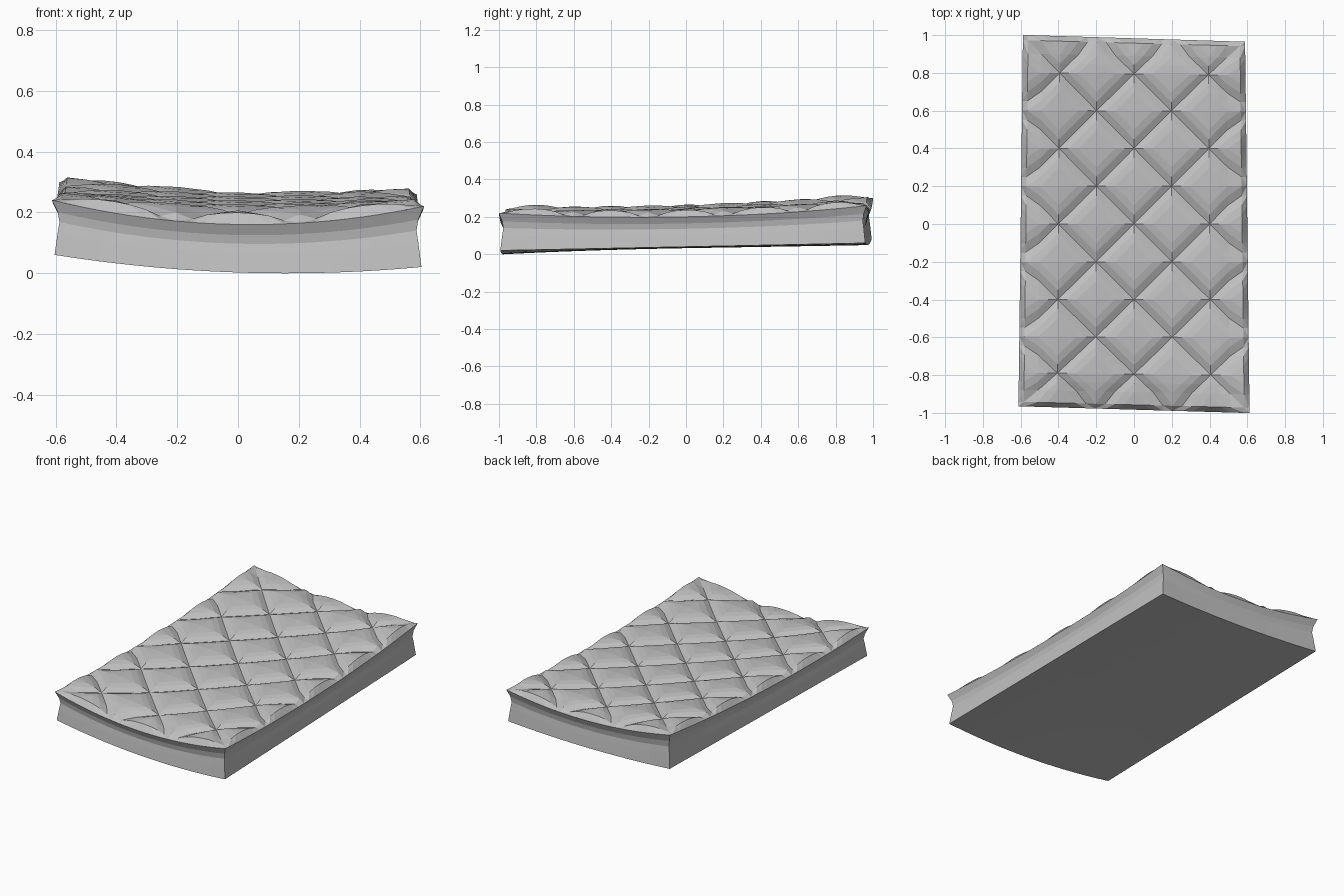
import bpy
import bmesh
from mathutils import Vector

if "Cube" in bpy.data.objects:
    bpy.data.objects.remove(bpy.data.objects["Cube"], do_unlink=True)

fabric = bpy.data.materials.new("grey_fabric")
fabric.use_nodes = True
GREY = (0.53, 0.53, 0.53, 1)
fabric.diffuse_color = GREY
fabric.node_tree.nodes["Principled BSDF"].inputs["Base Color"].default_value = GREY

HALF_X, HALF_Y, STEP = .6, 1, .05
XS = [i * STEP for i in range(-12, 13)]
YS = [i * STEP for i in range(-20, 21)]


def blend(corners, u, v):
    """Bilinear mix of front-left-x, front-right-x, back-left-x, back-right-x."""
    a, b, c, d = corners
    s, t = (u + 1) / 2, (v + 1) / 2
    return (a * (1 - s) + b * s) * (1 - t) + (c * (1 - s) + d * s) * t


def base_z(u, v):
    sag = .02 + .018 * max(0, -v) ** 2
    return blend((.06, .02, .08, .06), u, v) - sag * (1 - u * u)


def seam_z(u, v):
    sag = (.0625 - .0075 * v) * (1 - u * u) + .04 * u * u * (1 - v * v)
    return blend((.24, .22, .30, .26), u, v) - sag


def outline(u, v):
    """Slightly skewed and tapered footprint."""
    return u * (.6 - .012 * v), v * (1 - .017 * v ** 4) - .018 * u * v ** 4


def wall_point(x, y, level, inset):
    """Point on the mattress between base (0) and seam (1)."""
    u, v = x / HALF_X, y / HALF_Y
    px, py = outline(u * (1 - inset / HALF_X), v * (1 - inset))
    return Vector((px, py, base_z(u, v) * (1 - level) + seam_z(u, v) * level))


def crease(x, y):
    """Distance from the diagonal stitching lines, peaking in each diamond."""
    def tri(k):
        return abs(k - round(k))
    return .4 * min(tri((x + y) / .4), tri((x - y) / .4))


def puff(x, y):
    """Pillow height: steep beside the stitching, on a gentle overall crown."""
    s = crease(x, y)
    edge = min(HALF_X - abs(x), HALF_Y - abs(y))
    crown = .024 * (1 - (1 - min(1, edge / .2)) ** 2)
    dome = min(s * .34, .017 + (s - .05) * .16, .025 + (s - .1) * .05)
    return crown + dome * min(1, edge / STEP)


def hug_border(c, half):
    """Move the row next to the border outward for a tight rounded edge."""
    if abs(abs(c) - (half - STEP)) < .001:
        return c * (half - .028) / (half - STEP)
    return c


def top_point(x, y):
    p = wall_point(hug_border(x, HALF_X), hug_border(y, HALF_Y), 1, 0)
    p.z += puff(x, y)
    return p


def finish(bm, name):
    mesh = bpy.data.meshes.new(name)
    bm.to_mesh(mesh)
    bm.free()
    mesh.materials.append(fabric)
    bpy.context.collection.objects.link(bpy.data.objects.new(name, mesh))


def sheet(name, place, upward):
    """Triangulated grid whose diagonals follow the stitching."""
    def cost(p, q):
        s, t = crease(*p), crease(*q)
        return round(abs(s - t), 4), round(s + t, 4)

    bm = bmesh.new()
    verts = {(x, y): bm.verts.new(place(x, y)) for x in XS for y in YS}
    for x0, x1 in zip(XS, XS[1:]):
        for y0, y1 in zip(YS, YS[1:]):
            a, b, c, d = (x0, y0), (x1, y0), (x1, y1), (x0, y1)
            if cost(a, c) < cost(b, d):
                tris = (a, b, c), (a, c, d)
            else:
                tris = (a, b, d), (b, c, d)
            for t in tris:
                bm.faces.new([verts[k] for k in (t if upward else t[::-1])])
    finish(bm, name)


# Quilted top and plain underside
BASE_INSET = .008
sheet("quilted_top", top_point, True)
sheet("underside", lambda x, y: wall_point(x, y, 0, BASE_INSET), False)

# Pinched side border, lofted through rings
PROFILE = [(0, BASE_INSET), (.2, .013), (.4, .018), (.6, .024), (.78, .018), (1, 0)]
loop = [(x, -HALF_Y) for x in XS[:-1]] + [(HALF_X, y) for y in YS[:-1]]
loop += [(-x, -y) for x, y in loop]
bm = bmesh.new()
rings = [[bm.verts.new(wall_point(x, y, *p)) for x, y in loop] for p in PROFILE]
for low, high in zip(rings, rings[1:]):
    for k in range(len(loop)):
        m = (k + 1) % len(loop)
        bm.faces.new((low[k], low[m], high[m], high[k]))
finish(bm, "side_border")
